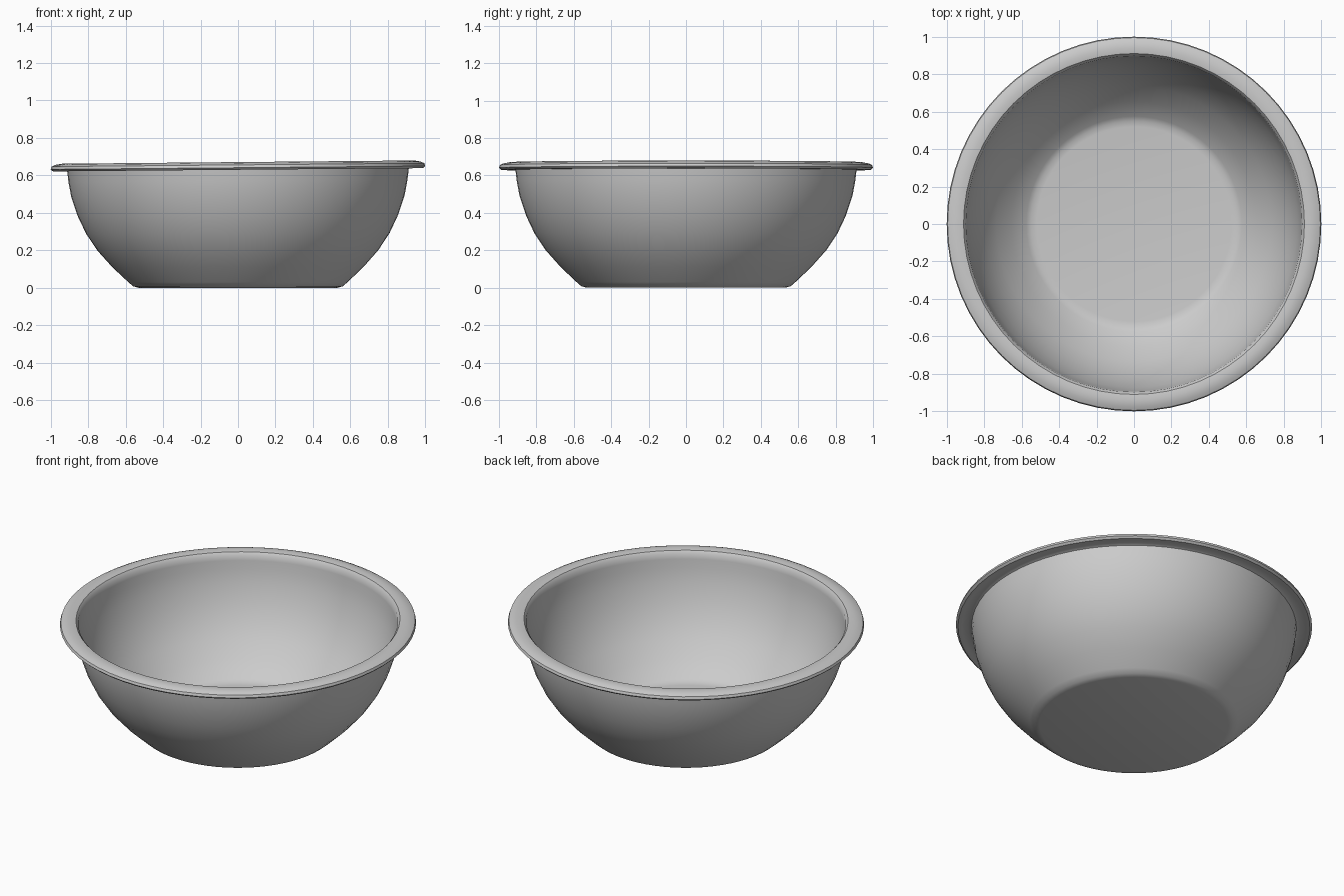
import bpy, bmesh, math

cube = bpy.data.objects.get("Cube")
if cube:
    bpy.data.objects.remove(cube, do_unlink=True)

SIDES = 64

# One plain grey for the whole bowl
grey = bpy.data.materials.new("plain grey")
grey.use_nodes = True
colour = (0.6, 0.6, 0.6, 1)
grey.diffuse_color = colour
grey.node_tree.nodes["Principled BSDF"].inputs["Base Color"].default_value = colour


def lathe(name, profile):
    """Revolve (radius, height) points around the vertical axis."""
    bm = bmesh.new()
    pts = [bm.verts.new((r, 0, z)) for r, z in profile]
    edges = [bm.edges.new(pair) for pair in zip(pts, pts[1:])]
    bmesh.ops.spin(bm, geom=pts + edges, axis=(0, 0, 1), cent=(0, 0, 0),
                   angle=math.tau, steps=SIDES, use_merge=False)
    bmesh.ops.remove_doubles(bm, verts=bm.verts, dist=0.0005)
    # The rim sits slightly higher on one side
    for v in bm.verts:
        v.co.z += 0.009 * v.co.x * v.co.z / 0.65
    bmesh.ops.recalc_face_normals(bm, faces=bm.faces)
    mesh = bpy.data.meshes.new(name)
    bm.to_mesh(mesh)
    bm.free()
    mesh.materials.append(grey)
    obj = bpy.data.objects.new(name, mesh)
    bpy.context.collection.objects.link(obj)
    bpy.ops.object.select_all(action="DESELECT")
    obj.select_set(True)
    bpy.context.view_layer.objects.active = obj
    bpy.ops.object.shade_smooth_by_angle(angle=math.radians(35))
    return obj


# Underside and outer wall, from the centre of the base up to the rim
outside = [(0, 0), (0.53, 0), (0.56, 0.008), (0.585, 0.03), (0.67, 0.11),
           (0.75, 0.2), (0.81, 0.29), (0.855, 0.385), (0.89, 0.49),
           (0.905, 0.57), (0.912, 0.63)]
# Rolled rim, from under the lip over the top
rim = [(0.93, 0.638), (0.965, 0.632), (0.988, 0.63), (1, 0.641),
       (0.995, 0.656), (0.975, 0.665), (0.94, 0.671), (0.91, 0.666),
       (0.897, 0.65), (0.893, 0.62)]
# Inner wall down to the flat floor
inside = [(0.888, 0.57), (0.872, 0.49), (0.838, 0.385), (0.793, 0.29),
          (0.735, 0.2), (0.655, 0.11), (0.575, 0.033), (0.55, 0.02),
          (0.52, 0.016), (0, 0.016)]

lathe("bowl", outside + rim + inside)
